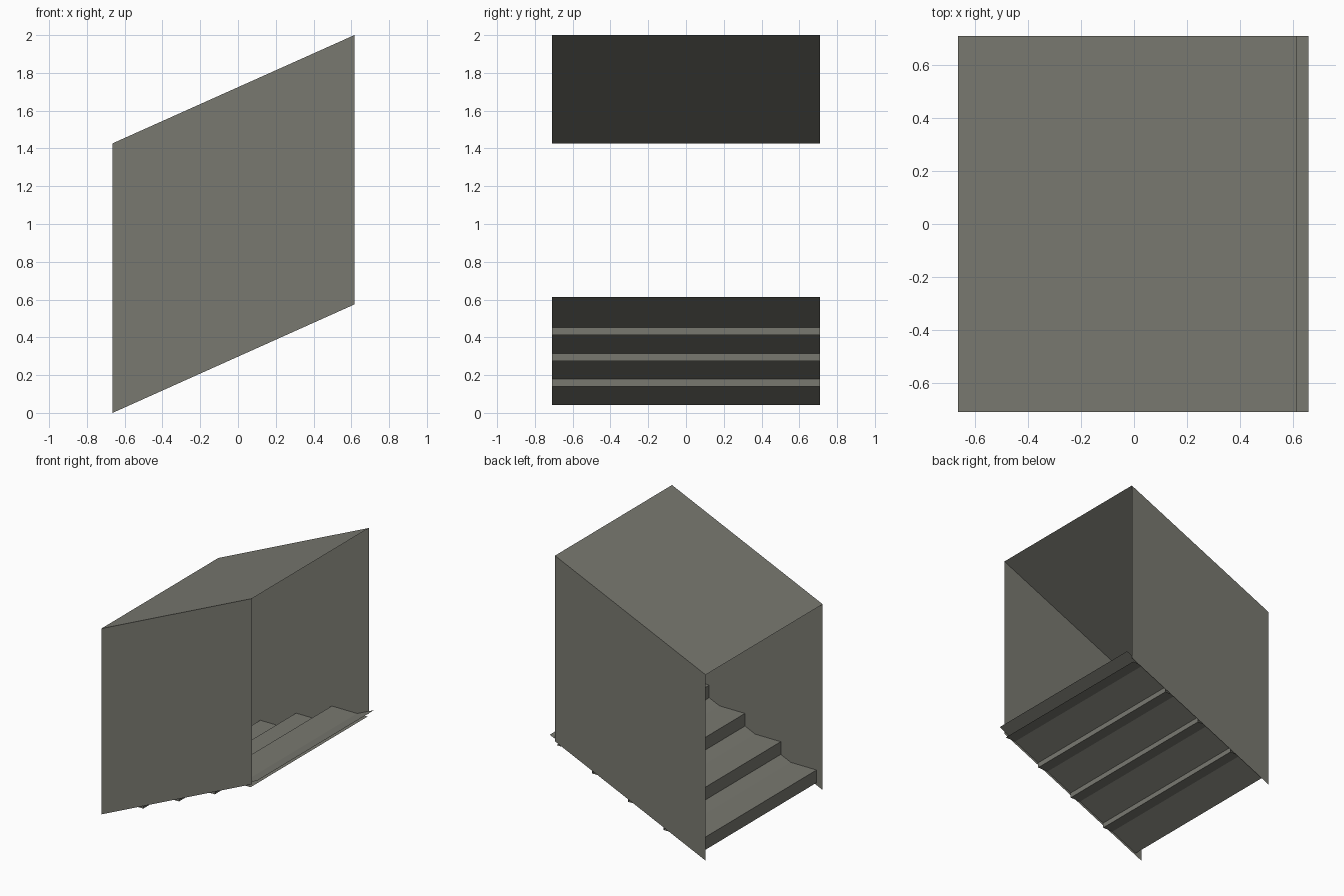
import bpy

if "Cube" in bpy.data.objects:
    bpy.data.objects.remove(bpy.data.objects["Cube"])

HALF_W = 0.71                 # half width along y
X0, X1 = -0.664, 0.616        # wall ends
RISE, WALL_H = 0.574, 1.427   # slope rise and wall height

grey = bpy.data.materials.new("warm_grey")
grey.diffuse_color = (0.19, 0.19, 0.163, 1)
grey.use_nodes = True
grey.node_tree.nodes["Principled BSDF"].inputs["Base Color"].default_value = grey.diffuse_color


def sheet_object(name, verts, faces):
    mesh = bpy.data.meshes.new(name)
    mesh.from_pydata(verts, [], faces)
    mesh.materials.append(grey)
    obj = bpy.data.objects.new(name, mesh)
    bpy.context.collection.objects.link(obj)
    return obj


def swept_sheet(name, profile):
    """Thin sheet: an xz profile carried across the full width."""
    verts = [(x, y, z) for x, z in profile for y in (-HALF_W, HALF_W)]
    faces = [(2 * i, 2 * i + 2, 2 * i + 3, 2 * i + 1)
             for i in range(len(profile) - 1)]
    return sheet_object(name, verts, faces)


# Slanted side walls, facing outward
outline = [(X0, 0), (X1, RISE), (X1, RISE + WALL_H - 0.001), (X0, WALL_H)]
for name, y in (("front_wall", -HALF_W), ("back_wall", HALF_W)):
    loop = (0, 1, 2, 3) if y < 0 else (3, 2, 1, 0)
    sheet_object(name, [(x, y, z) for x, z in outline], [loop])

# Sloping ceiling
swept_sheet("ceiling", [(X0, WALL_H), (X1, RISE + WALL_H - 0.001)])

# Ramp sheet running through the stairs
swept_sheet("ramp", [(-0.612, 0.042), (0.66, 0.613)])

# Zigzag stairs: the back of each tread dips below the ramp
STEP_X, STEP_Z = 0.304, 0.136
profile = [(-0.612, 0.042)]
for i in range(4):
    x, z = -0.612 + i * STEP_X, 0.14 + i * STEP_Z
    profile += [(x, z), (x + STEP_X, z)]
swept_sheet("stairs", profile)
